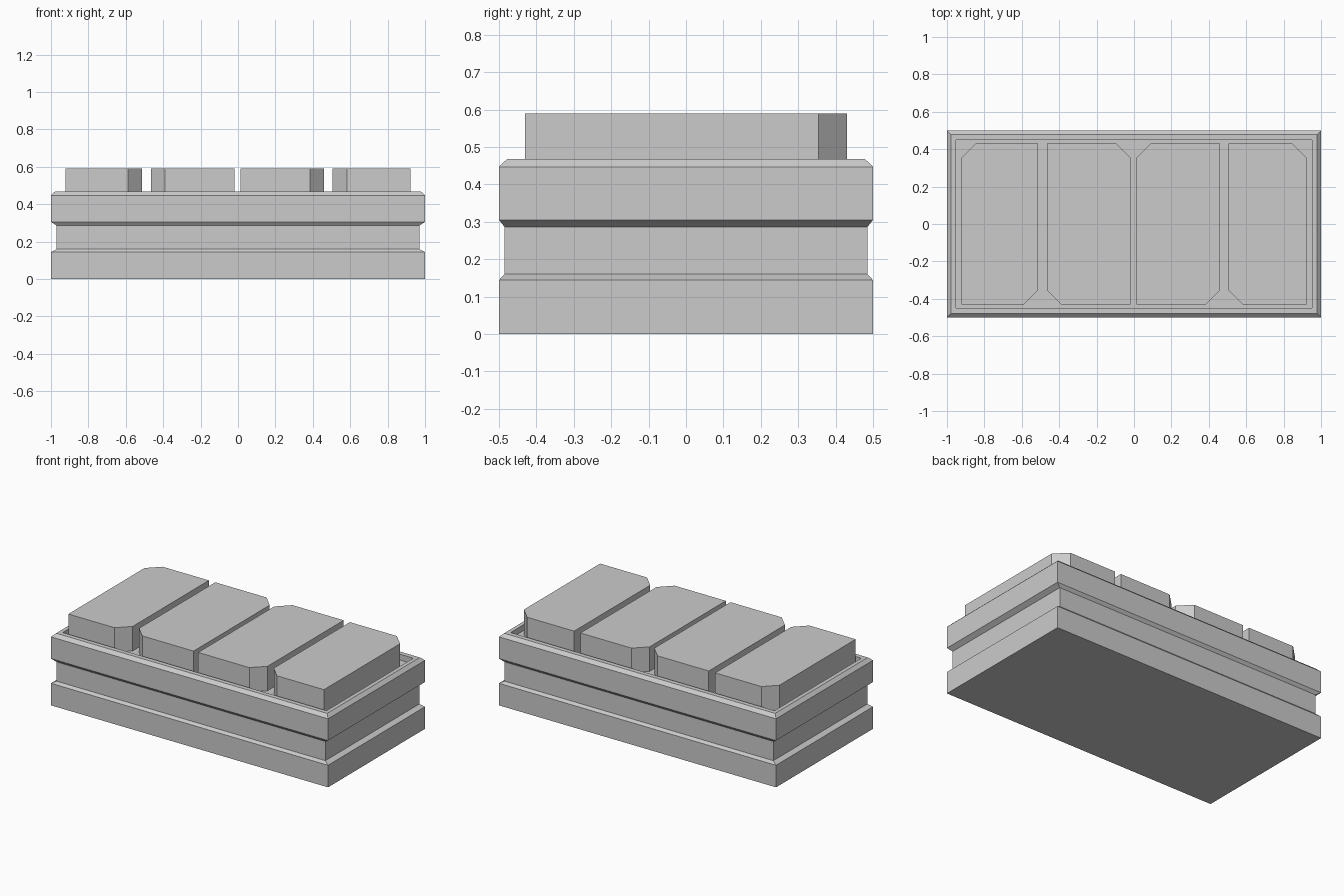
import bpy, bmesh

if "Cube" in bpy.data.objects:
    bpy.data.objects.remove(bpy.data.objects["Cube"])


def make_object(name, bm):
    bmesh.ops.recalc_face_normals(bm, faces=bm.faces[:])
    mesh = bpy.data.meshes.new(name)
    bm.to_mesh(mesh)
    bm.free()
    obj = bpy.data.objects.new(name, mesh)
    bpy.context.collection.objects.link(obj)
    return obj


def loft(name, rings):
    """Skin a stack of equal-length vertex rings and cap both ends."""
    bm = bmesh.new()
    loops = [[bm.verts.new(p) for p in ring] for ring in rings]
    for a, b in zip(loops, loops[1:]):
        n = len(a)
        for i in range(n):
            j = (i + 1) % n
            bm.faces.new((a[i], a[j], b[j], b[i]))
    bm.faces.new(loops[0][::-1])
    bm.faces.new(loops[-1])
    return make_object(name, bm)


def rectangle(hx, hy, z):
    return [(-hx, -hy, z), (hx, -hy, z), (hx, hy, z), (-hx, hy, z)]


# Grooved base with a chamfered rim and a shallow recess: half x, half y, z
FLOOR = 0.43
profile = [
    (1.0, 0.5, 0.0), (1.0, 0.5, 0.144), (0.97, 0.485, 0.16),
    (0.97, 0.485, 0.286), (1.0, 0.5, 0.305), (1.0, 0.5, 0.447),
    (0.978, 0.478, 0.468), (0.952, 0.448, 0.468), (0.952, 0.448, FLOOR),
]
loft("base", [rectangle(*p) for p in profile])

# Four top slabs, each with two opposite corners cut off
HALF_Y, TOP, CUT = 0.431, 0.59, 0.077
spans = [(-0.923, -0.512), (-0.466, -0.019), (0.014, 0.461), (0.506, 0.922)]
for i, (x0, x1) in enumerate(spans):
    if i % 2 == 0:  # back left and front right corners cut
        outline = [(x0, -HALF_Y), (x1 - CUT, -HALF_Y), (x1, -HALF_Y + CUT),
                   (x1, HALF_Y), (x0 + CUT, HALF_Y), (x0, HALF_Y - CUT)]
    else:           # back right and front left corners cut
        outline = [(x0 + CUT, -HALF_Y), (x1, -HALF_Y), (x1, HALF_Y - CUT),
                   (x1 - CUT, HALF_Y), (x0, HALF_Y), (x0, -HALF_Y + CUT)]
    loft(f"top_slab_{i + 1}", [[(x, y, z) for x, y in outline] for z in (FLOOR, TOP)])
